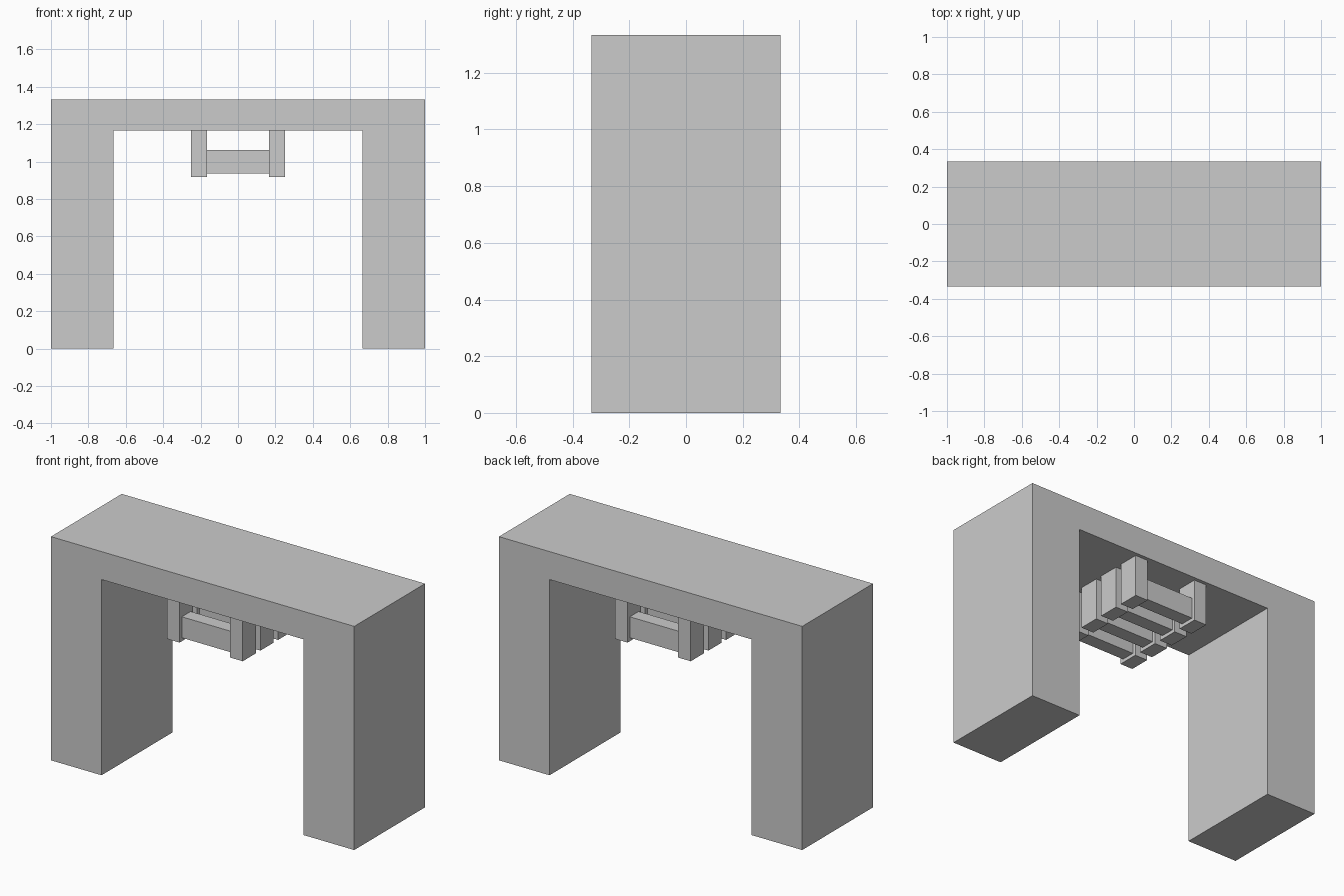
import bpy, bmesh

if "Cube" in bpy.data.objects:
    bpy.data.objects.remove(bpy.data.objects["Cube"])

U = 1 / 24  # modelling grid step


def prism(name, profile, y0, y1):
    """Extrude a closed x-z profile from y0 to y1 (grid steps)."""
    bm = bmesh.new()
    face = bm.faces.new([bm.verts.new((x * U, y0 * U, z * U)) for x, z in profile])
    new = bmesh.ops.extrude_face_region(bm, geom=[face])["geom"]
    verts = [v for v in new if isinstance(v, bmesh.types.BMVert)]
    bmesh.ops.translate(bm, verts=verts, vec=(0, (y1 - y0) * U, 0))
    bmesh.ops.recalc_face_normals(bm, faces=bm.faces)
    mesh = bpy.data.meshes.new(name)
    bm.to_mesh(mesh)
    bm.free()
    obj = bpy.data.objects.new(name, mesh)
    bpy.context.collection.objects.link(obj)
    return obj


def box(name, x0, x1, y0, y1, z0, z1):
    return prism(name, [(x0, z0), (x1, z0), (x1, z1), (x0, z1)], y0, y1)


# Archway: two thick legs and a lintel in one outline
prism("archway", [(-24, 0), (-16, 0), (-16, 28), (16, 28),
                  (16, 0), (24, 0), (24, 32), (-24, 32)], -8, 8)

# Four hanging racks below the lintel: two posts and a crossbar each
for i, y in enumerate((-6, -2, 2, 6), 1):
    box(f"left_hanger_{i}", -6, -4, y - 1.5, y + 1.5, 22, 28)
    box(f"right_hanger_{i}", 4, 6, y - 1.5, y + 1.5, 22, 28)
    box(f"crossbar_{i}", -4, 4, y - 1, y + 1, 22.5, 25.5)
